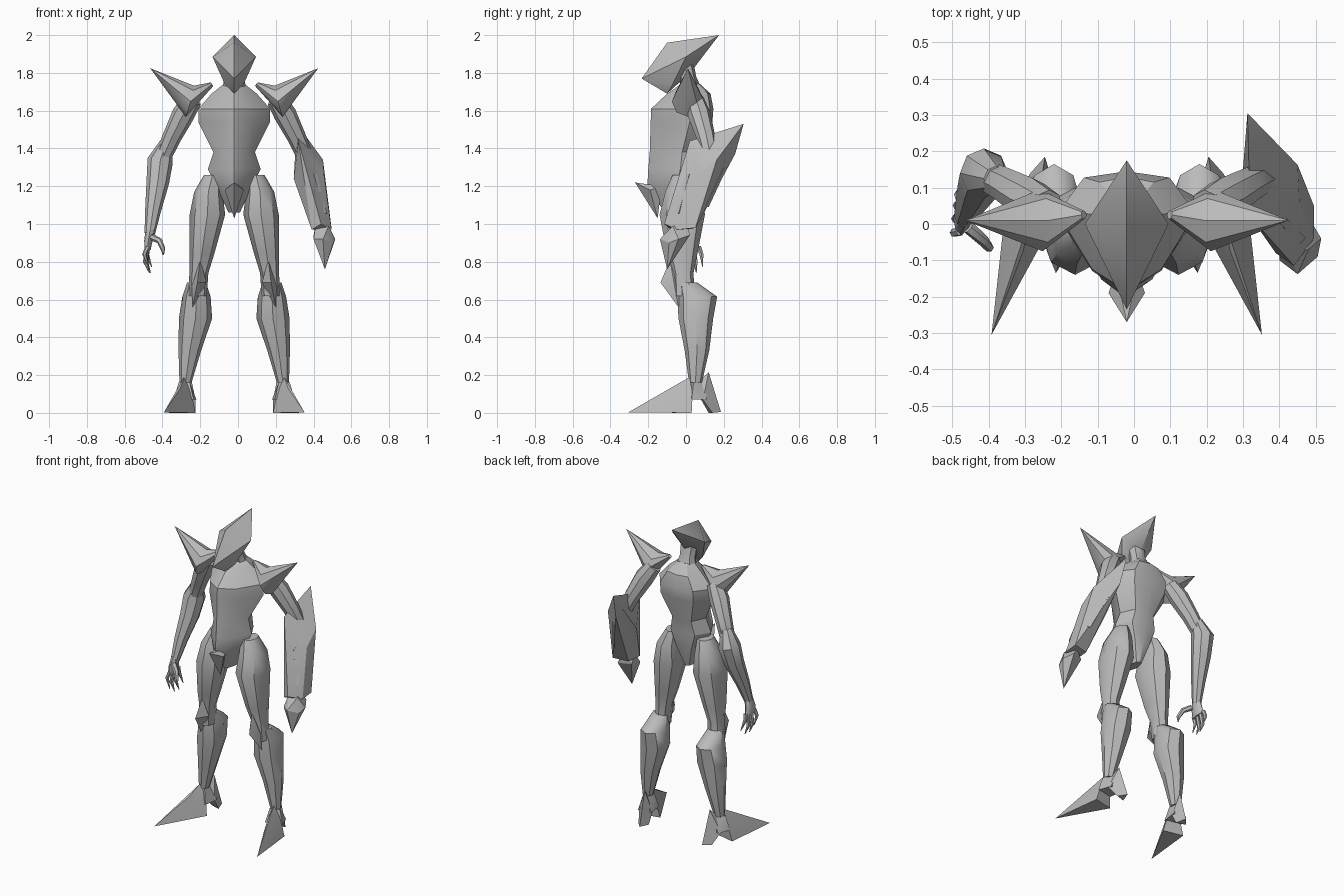
import bpy, bmesh, math
from mathutils import Vector
from mathutils.bvhtree import BVHTree

if "Cube" in bpy.data.objects:
    bpy.data.objects.remove(bpy.data.objects["Cube"], do_unlink=True)

MID = -0.02  # the body's centre line
grey = bpy.data.materials.new("armour_grey")
grey.use_nodes = True
grey.diffuse_color = (0.5, 0.5, 0.5, 1)
grey.node_tree.nodes["Principled BSDF"].inputs["Base Color"].default_value = (0.5, 0.5, 0.5, 1)


def finish(name, bm, angle=35):
    bmesh.ops.remove_doubles(bm, verts=bm.verts, dist=0.0005)
    bmesh.ops.recalc_face_normals(bm, faces=bm.faces)
    mesh = bpy.data.meshes.new(name)
    bm.to_mesh(mesh)
    bm.free()
    mesh.materials.append(grey)
    ob = bpy.data.objects.new(name, mesh)
    bpy.context.collection.objects.link(ob)
    bpy.ops.object.select_all(action='DESELECT')
    ob.select_set(True)
    bpy.context.view_layer.objects.active = ob
    bpy.ops.object.shade_smooth_by_angle(angle=math.radians(angle))
    return ob


def skin(name, rings, angle=35):
    """Bridge a stack of equal rings and cap both ends."""
    bm = bmesh.new()
    rows = [[bm.verts.new(p) for p in ring] for ring in rings]
    n = len(rows[0])
    for lo, hi in zip(rows, rows[1:]):
        for i in range(n):
            j = (i + 1) % n
            bm.faces.new((lo[i], lo[j], hi[j], hi[i]))
    bm.faces.new(rows[0])
    bm.faces.new(rows[-1])
    return finish(name, bm, angle)


def loft(name, path, s=1, n=8, flat=False, angle=40):
    """Tube through (x, y, z, radius a, radius b) stations."""
    pts = [Vector((s * p[0] + MID, p[1], p[2])) for p in path]
    rings = []
    for i, (c, p) in enumerate(zip(pts, path)):
        t = pts[min(i + 1, len(pts) - 1)] - pts[max(i - 1, 0)]
        t = Vector((0, 0, 1)) if flat else t.normalized()
        u = Vector((0, 1, 0)).cross(t).normalized()
        v = t.cross(u)
        angs = [2 * math.pi * k / n for k in range(n)]
        rings.append([c + u * p[3] * math.cos(a) + v * p[-1] * math.sin(a) for a in angs])
    return skin(name, rings, angle)


def hull(name, points, s=1, angle=25):
    bm = bmesh.new()
    for p in points:
        bm.verts.new((s * p[0] + MID, p[1], p[2]))
    res = bmesh.ops.convex_hull(bm, input=bm.verts)
    junk = [g for g in res["geom_interior"] if isinstance(g, bmesh.types.BMVert)]
    bmesh.ops.delete(bm, geom=junk, context='VERTS')
    bmesh.ops.dissolve_limit(bm, angle_limit=0.03, verts=bm.verts, edges=bm.edges)
    return finish(name, bm, angle)


def both(points):
    return [(k * x, y, z) for x, y, z in points for k in (1, -1)]


# Torso: stations of height, half width, front, side and back depth
torso = [(1.745, .05, -.02, .02, .07), (1.69, .12, -.10, .03, .13),
         (1.61, .19, -.185, .03, .145), (1.54, .19, -.187, .02, .14),
         (1.38, .11, -.192, -.02, .09), (1.29, .14, -.20, -.03, .08),
         (1.19, .09, -.205, -.05, .07), (1.06, .03, -.11, -.03, .03)]
rings = []
for z, w, f, m, b in torso:
    half = [(0, f), (.5 * w, .72 * f + .28 * m), (w, m), (.62 * w, .85 * b + .15 * m), (0, b)]
    outline = half + [(-x, y) for x, y in half[-2:0:-1]]
    rings.append([(x + MID, y, z) for x, y in outline])
skin("torso", rings, 32)

# Groin guard
hull("groin_guard", both([(0, -.27, 1.22), (.05, -.19, 1.18), (0, -.15, 1.03), (.03, -.13, 1.20)]))

# Head and neck
loft("neck", [(0, .03, 1.69, .075, .06), (0, .01, 1.77, .05, .045), (0, -.01, 1.85, .055, .05)])
hull("head", both([(0, .175, 2.0), (0, -.10, 1.96), (0, -.235, 1.77), (.115, .0, 1.885),
                   (0, -.10, 1.69), (.05, -.07, 1.74), (0, .03, 1.81)]), angle=40)

for s, side in ((1, "left"), (-1, "right")):
    # Shoulder spike and upper arm
    loft(side + "_shoulder_spike", [(.118, .025, 1.74, .012), (.235, .01, 1.65, .085),
                                    (.445, .01, 1.825, .0)], s, 8)
    loft(side + "_upper_arm", [(.22, .045, 1.66, .05), (.27, .07, 1.58, .06),
                               (.33, .105, 1.46, .05), (.37, .125, 1.37, .045),
                               (.385, .12, 1.31, .03)], s)

    # Thigh, knee guard and shin
    loft(side + "_thigh", [(.115, -.01, 1.26, .045, .06), (.137, -.01, 1.17, .075, .10),
                           (.142, -.02, 1.05, .094, .12), (.172, -.02, .84, .066, .08),
                           (.187, -.015, .74, .05, .055), (.195, -.01, .62, .05, .055)], s, flat=True)
    hull(side + "_knee_guard", [(.18, -.085, .81), (.225, -.06, .67), (.147, -.06, .69),
                                (.195, -.135, .69), (.22, -.04, .56), (.19, -.01, .69)], s)
    loft(side + "_shin", [(.20, .01, .69, .05, .05), (.20, .06, .615, .075, .105),
                          (.205, .052, .50, .088, .092), (.235, .058, .33, .06, .065),
                          (.258, .05, .16, .032, .034)], s, flat=True)

    # Foot: pointed toe, heel block and the bridge over the arch
    hull(side + "_toe", [(.372, -.305, .003), (.205, .0, .0), (.335, .03, .0), (.225, .02, .10),
                         (.305, .035, .10), (.285, -.075, .13), (.265, .02, .19)], s)
    hull(side + "_heel", [(.235, .12, .215), (.205, .12, .0), (.265, .14, .0), (.225, .185, .005),
                          (.205, .08, .07), (.295, .09, .07), (.255, .07, .17)], s)
    hull(side + "_instep", [(.215, .0, .07), (.32, .03, .07), (.20, .10, .07), (.29, .11, .07),
                            (.235, .02, .16), (.295, .04, .16), (.245, .10, .16)], s)

# Right forearm and hand
loft("right_forearm", [(.36, .125, 1.43, .035), (.392, .14, 1.335, .068), (.405, .11, 1.22, .06),
                       (.43, .055, 1.07, .042), (.447, .02, .95, .028)], -1, 8)
loft("right_palm", [(.445, .02, .97, .024, .026), (.455, .015, .91, .022, .045),
                    (.458, .02, .865, .016, .05)], -1)
for k, (y, drop) in enumerate([(-.02, .84), (.012, .80), (.042, .80), (.068, .84)]):
    tip = .74 + (drop - .80) * .8
    loft("right_finger_%d" % (k + 1),
         [(.458, y, .88, .013), (.475 - k * .004, y * 1.2, drop, .012),
          (.455 - k * .006, y * 1.3, tip, .002)], -1, 6)
loft("right_thumb", [(.435, -.01, .93, .018), (.395, -.045, .91, .016),
                     (.378, -.065, .87, .013), (.375, -.065, .835, .003)], -1, 6)

# Left forearm: a bladed cannon sleeve with a pointed muzzle
cannon = hull("left_cannon", [(.332, .305, 1.53), (.47, .163, 1.34), (.34, .02, 1.44),
                              (.315, .09, 1.24), (.345, .26, 1.37), (.475, .06, 1.26),
                              (.515, .05, .98), (.515, -.04, .97), (.46, -.115, 1.0),
                              (.41, -.08, .97), (.415, .03, .975)])
hull("left_muzzle", [(.48, -.10, .76), (.42, -.10, .92), (.47, -.138, .92), (.535, -.04, .92),
                     (.525, -.09, .90), (.50, .02, .94), (.42, -.01, .94),
                     (.43, -.06, .99), (.50, -.07, .99), (.47, .01, .99)])

# Thin slot covers laid on the sleeve
tree = BVHTree.FromObject(cannon, bpy.context.evaluated_depsgraph_get())
for name, top, low in (("front_slot_cover", (.42, .0, 1.27), (.47, -.05, 1.06)),
                       ("back_slot_cover", (.42, .26, 1.28), (.47, .16, 1.08))):
    a, normal, _, _ = tree.find_nearest(Vector(top))
    b = tree.find_nearest(Vector(low))[0]
    across = (b - a).cross(normal).normalized() * 0.012
    base = [a - across, a + across, b + across, b - across]
    skin("left_" + name, [[p - normal * .002 for p in base], [p + normal * .003 for p in base]], 20)
